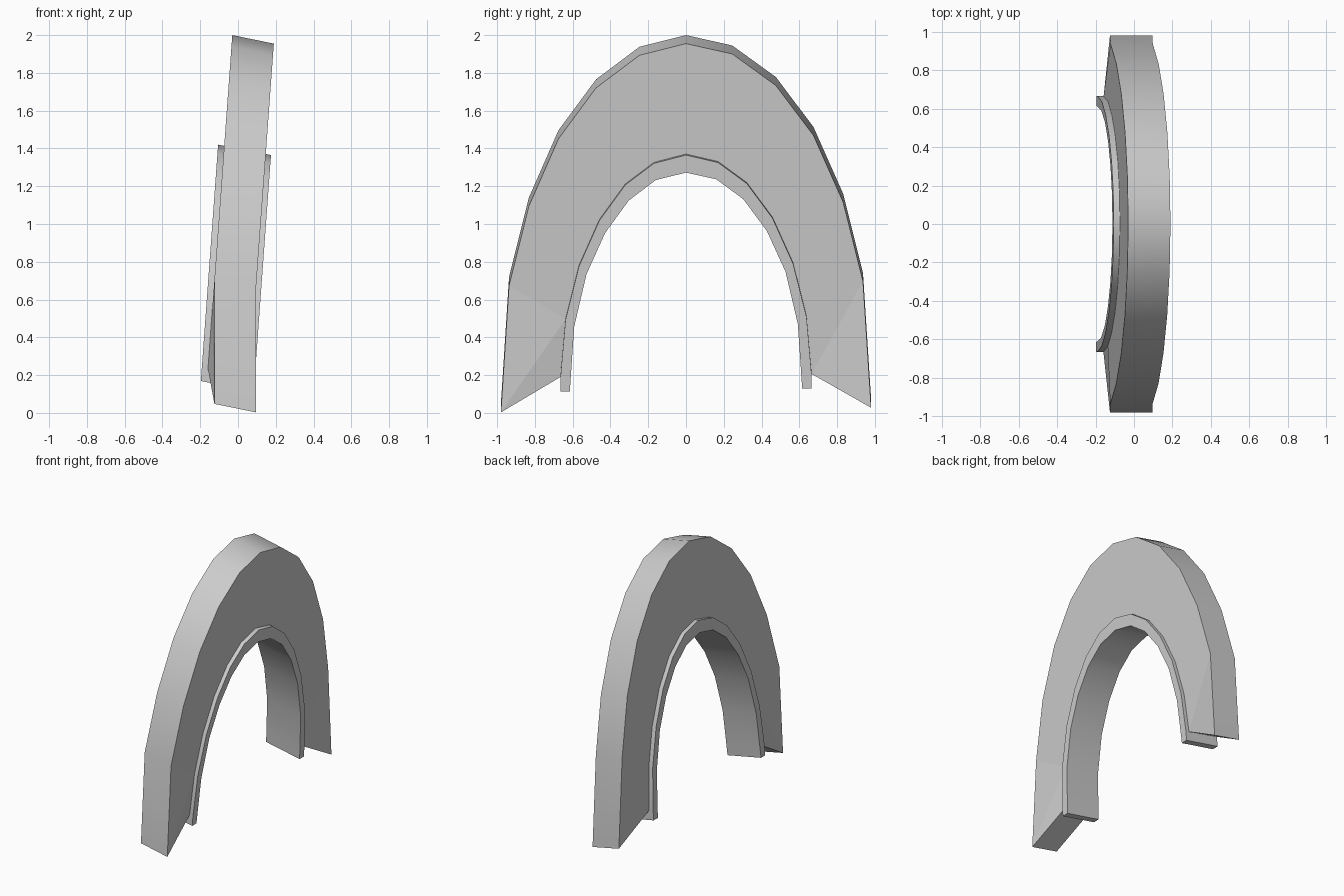
import bpy, bmesh

if "Cube" in bpy.data.objects:
    bpy.data.objects.remove(bpy.data.objects["Cube"])

LEAN = 0.073   # x gained per unit of height
ROLL = 0.0125  # slight height difference between the two legs


def full_arch(half):
    """Mirror a crown-to-foot half profile into a foot-to-foot arch."""
    pts = [(-y, z) for y, z in reversed(half[1:])] + list(half)
    return [(y, z + ROLL * y) for y, z in pts]


def arch(name, outer_half, inner_half, x0, depth, rise, foot_x=None):
    """Closed arch between two profiles, given on its +x face."""
    outer, inner = full_arch(outer_half), full_arch(inner_half)
    n = len(outer)
    bm = bmesh.new()

    def row(pts, dx, dz, foot):
        verts = []
        for i, (y, z) in enumerate(pts):
            x = x0 + LEAN * z
            if foot is not None and i in (0, n - 1):
                x = foot
            verts.append(bm.verts.new((x + dx, y, z + dz)))
        return verts

    of, nf = row(outer, 0, 0, foot_x), row(inner, 0, 0, None)
    ob, nb = row(outer, -depth, rise, foot_x), row(inner, -depth, rise, None)
    for i in range(n - 1):
        j = i + 1
        # flat side faces
        for o, k in ((of, nf), (ob, nb)):
            bm.faces.new((o[i], o[j], k[j]))
            bm.faces.new((o[i], k[j], k[i]))
        # smooth rim faces
        for a, b in ((of, ob), (nb, nf)):
            bm.faces.new((a[i], a[j], b[j], b[i])).smooth = True
    # feet
    for i in (0, n - 1):
        bm.faces.new((of[i], ob[i], nb[i], nf[i]))
    bmesh.ops.recalc_face_normals(bm, faces=bm.faces)
    # merge the coplanar triangles of the side faces
    flat = [e for e in bm.edges if len(e.link_faces) == 2
            and not any(f.smooth for f in e.link_faces)
            and e.calc_face_angle(1) < 0.004]
    bmesh.ops.dissolve_edges(bm, edges=flat, use_verts=False)
    mesh = bpy.data.meshes.new(name)
    bm.to_mesh(mesh)
    bm.free()
    obj = bpy.data.objects.new(name, mesh)
    bpy.context.collection.objects.link(obj)
    return obj


# Half profiles (y, z), crown to foot
rim = [(0, 1.955), (0.245, 1.897), (0.476, 1.727), (0.675, 1.46),
       (0.832, 1.105), (0.937, 0.685), (0.98, 0.015)]
seam = [(0, 1.37), (0.17, 1.328), (0.322, 1.215), (0.458, 1.03),
        (0.567, 0.787), (0.638, 0.505), (0.665, 0.198)]
lip = [(0, 1.272), (0.16, 1.235), (0.303, 1.128), (0.428, 0.958),
       (0.527, 0.74), (0.592, 0.463), (0.61, 0.198), (0.615, 0.122)]

# Wide arch panel, with its outer feet bent outwards
arch("arch_panel", rim, seam, 0.047, 0.22, 0.045, foot_x=0.095)
# Narrow lip lining the opening, slightly proud on both sides
arch("arch_lip", [(y, z - 0.005) for y, z in seam] + [(0.665, 0.122)],
     lip, 0.075, 0.28, 0.055)
